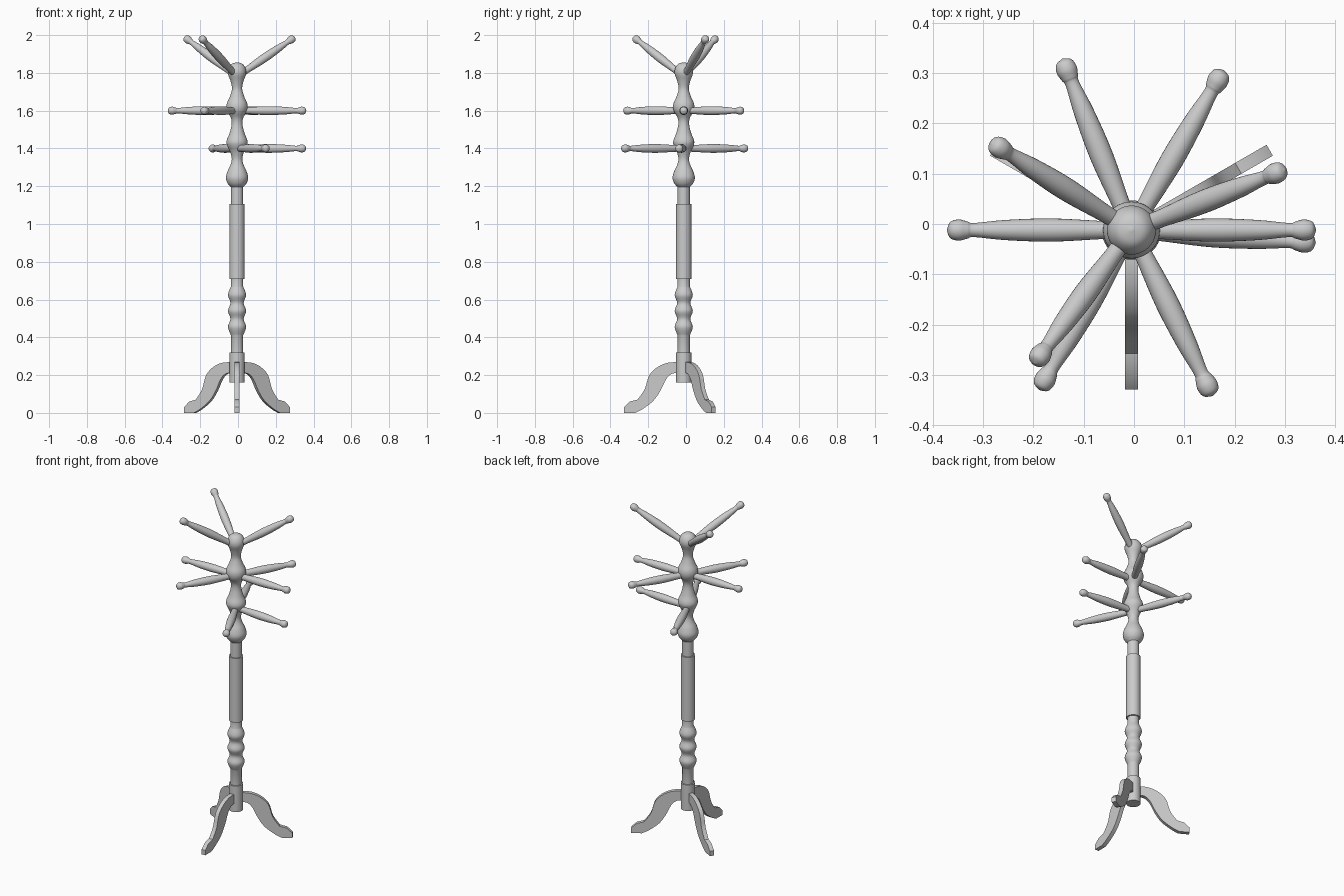
import bpy, bmesh, math
from mathutils import Vector, Matrix

if "Cube" in bpy.data.objects:
    bpy.data.objects.remove(bpy.data.objects["Cube"])

CENTRE = Vector((-0.005, -0.012, 0))


def smooth_points(pts, steps=5):
    """Catmull-Rom through the points, ends clamped."""
    p = [Vector(q) for q in pts]
    p = [p[0]] + p + [p[-1]]
    out = []
    for a, b, c, d in zip(p, p[1:], p[2:], p[3:]):
        for i in range(steps):
            t = i / steps
            out.append(0.5 * (2 * b + (c - a) * t + (2 * a - 5 * b + 4 * c - d) * t * t
                              + (3 * b - a - 3 * c + d) * t ** 3))
    out.append(p[-1])
    return out


def finish(name, bm, matrix, angle):
    bmesh.ops.remove_doubles(bm, verts=bm.verts, dist=1e-5)
    bmesh.ops.recalc_face_normals(bm, faces=bm.faces)
    mesh = bpy.data.meshes.new(name)
    bm.to_mesh(mesh)
    bm.free()
    ob = bpy.data.objects.new(name, mesh)
    bpy.context.collection.objects.link(ob)
    ob.matrix_world = matrix
    bpy.ops.object.select_all(action='DESELECT')
    ob.select_set(True)
    bpy.context.view_layer.objects.active = ob
    bpy.ops.object.shade_smooth_by_angle(angle=math.radians(angle))
    return ob


def turned(name, profile, matrix, sides=32):
    """Lathe a (radius, height) profile around local z."""
    bm = bmesh.new()
    vs = [bm.verts.new((max(r, 0), 0, z)) for r, z in profile]
    edges = [bm.edges.new(e) for e in zip(vs, vs[1:])]
    bmesh.ops.spin(bm, geom=vs + edges, cent=(0, 0, 0), axis=(0, 0, 1),
                   angle=math.tau, steps=sides, use_merge=True)
    return finish(name, bm, matrix, 40)


# Central turned pole: plain shafts, three small beads, four large bulbs
beads = [(0.032, 0.41), (0.048, 0.455), (0.035, 0.497), (0.048, 0.54),
         (0.035, 0.582), (0.048, 0.625), (0.032, 0.67)]
bulbs = [(0.032, 1.195), (0.05, 1.215), (0.059, 1.245), (0.05, 1.28), (0.034, 1.315),
         (0.028, 1.345), (0.036, 1.38), (0.054, 1.42), (0.054, 1.445), (0.04, 1.48),
         (0.029, 1.525), (0.032, 1.56), (0.053, 1.6), (0.055, 1.635), (0.038, 1.675),
         (0.027, 1.715), (0.034, 1.755), (0.048, 1.795), (0.045, 1.825),
         (0.028, 1.848), (0, 1.856)]
pole = [(0, 0.16), (0.04, 0.16), (0.04, 0.32), (0.032, 0.32)]
pole += smooth_points(beads)
pole += [(0.032, 0.71), (0.04, 0.71), (0.04, 1.105), (0.032, 1.105)]
pole += smooth_points(bulbs)
turned("pole", pole, Matrix.Translation(CENTRE), 40)

# Pegs: tapered rods with a rounded knob, (name, height, tilt, offset, angles)
peg = smooth_points([(0, 0), (0.015, 0), (0.018, 0.06), (0.023, 0.16), (0.02, 0.25),
                     (0.014, 0.312), (0.017, 0.326), (0.021, 0.343), (0.016, 0.36), (0, 0.367)])
tiers = [("lower_peg", 1.40, 0, 0, (-4, 112, -64)),
         ("middle_peg", 1.60, 0, 0, (0, 60, 180, 240)),
         ("upper_peg", 1.78, 32.5, 0.022, (21.5, 148, 234))]
for name, z, tilt, offset, angles in tiers:
    for a in angles:
        m = (Matrix.Translation(CENTRE + Vector((0, 0, z)))
             @ Matrix.Rotation(math.radians(a), 4, 'Z')
             @ Matrix.Rotation(math.radians(90 - tilt), 4, 'Y')
             @ Matrix.Translation((0, 0, offset)))
        turned(name, peg, m, 24)

# Three flat S-shaped legs cut from board
upper = smooth_points([(0.02, 0.268), (0.08, 0.266), (0.135, 0.245), (0.182, 0.2),
                       (0.207, 0.125), (0.245, 0.07)], 4)
lower = smooth_points([(0.257, 0), (0.215, 0.022), (0.16, 0.065), (0.122, 0.12),
                       (0.092, 0.18), (0.06, 0.208), (0.02, 0.21)], 4)
outline = upper + [Vector((0.285, 0.06)), Vector((0.317, 0.03)), Vector((0.317, 0))] + lower
for a in (30, 150, 270):
    bm = bmesh.new()
    face = bm.faces.new([bm.verts.new((r, -0.0125, z)) for r, z in outline])
    ext = bmesh.ops.extrude_face_region(bm, geom=[face])
    bmesh.ops.translate(bm, vec=(0, 0.025, 0),
                        verts=[v for v in ext["geom"] if isinstance(v, bmesh.types.BMVert)])
    finish("leg", bm, Matrix.Translation(CENTRE) @ Matrix.Rotation(math.radians(a), 4, 'Z'), 30)
